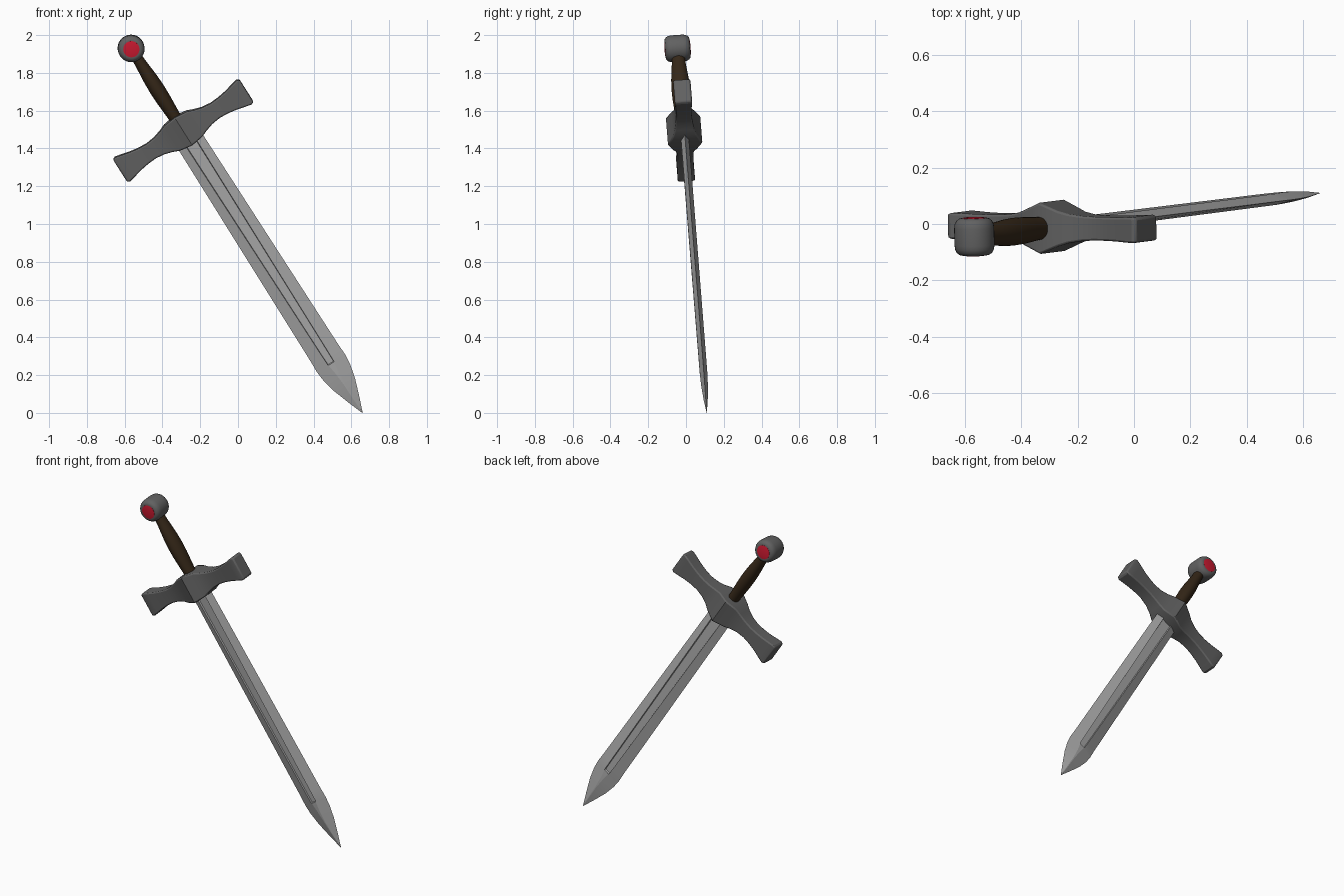
import bpy, bmesh, math
from mathutils import Matrix, Vector

if "Cube" in bpy.data.objects:
    bpy.data.objects.remove(bpy.data.objects["Cube"])

# sword frame: local z runs up towards the pommel, local x along the guard
Z = Vector((-0.5346, -0.0675, 0.842)).normalized()
X = Vector((0.844, -0.02, 0.536))
X = (X - Z * X.dot(Z)).normalized()
Y = Z.cross(X)
FRAME = Matrix.Translation((-0.29, -0.01, 1.495)) @ Matrix((X, Y, Z)).transposed().to_4x4()


def material(name, rgb):
    m = bpy.data.materials.new(name)
    m.diffuse_color = (*rgb, 1)
    m.use_nodes = True
    m.node_tree.nodes["Principled BSDF"].inputs["Base Color"].default_value = m.diffuse_color
    return m


STEEL = material("blade_steel", (0.4, 0.4, 0.4))
IRON = material("dark_iron", (0.12, 0.12, 0.12))
LEATHER = material("brown_leather", (0.035, 0.02, 0.009))
RED = material("red_gem", (0.6, 0.01, 0.03))


def loft(name, rings, mat, bevel=0, angle=30, limit=50):
    """Skin a list of equal-length rings, cap both ends, place in the sword frame."""
    bm = bmesh.new()
    loops = [[bm.verts.new(p) for p in ring] for ring in rings]
    for a, b in zip(loops, loops[1:]):
        n = len(a)
        for i in range(n):
            j = (i + 1) % n
            bm.faces.new((a[i], a[j], b[j], b[i]))
    bm.faces.new(loops[0])
    bm.faces.new(loops[-1])
    bmesh.ops.recalc_face_normals(bm, faces=bm.faces)
    me = bpy.data.meshes.new(name)
    bm.to_mesh(me)
    bm.free()
    me.materials.append(mat)
    ob = bpy.data.objects.new(name, me)
    bpy.context.collection.objects.link(ob)
    ob.matrix_world = FRAME
    if bevel:
        mod = ob.modifiers.new("bevel", "BEVEL")
        mod.width, mod.segments = bevel, 2
        mod.limit_method, mod.angle_limit = "ANGLE", math.radians(limit)
    bpy.ops.object.select_all(action="DESELECT")
    ob.select_set(True)
    bpy.context.view_layer.objects.active = ob
    bpy.ops.object.shade_smooth_by_angle(angle=math.radians(angle))
    return ob


def circle(n=32):
    return [(math.cos(2 * math.pi * i / n), math.sin(2 * math.pi * i / n)) for i in range(n)]


# blade: bevelled faces with a sunken fuller, then a ridged leaf-shaped point
# (z, half width, fuller half width, face height, fuller floor height)
stations = [(-0.05, 0.076, 0.030, 0.021, 0.012),
            (-1.40, 0.086, 0.018, 0.020, 0.011),
            (-1.46, 0.088, 0.017, 0.020, 0.011),
            (-1.464, 0.088, 0.015, 0.020, 0.020),
            (-1.52, 0.083, 0.008, 0.020, 0.020),
            (-1.595, 0.066, 0.003, 0.018, 0.018),
            (-1.69, 0.033, 0.002, 0.011, 0.011),
            (-1.775, 0.001, 0.0003, 0.0005, 0.0005)]
rings = []
for z, w, g, t, d in stations:
    half = [(w, 0), (g * 1.12, t), (g, d), (-g, d), (-g * 1.12, t)]
    rings.append([(x, y, z) for x, y in half] + [(-x, -y, z) for x, y in half])
loft("blade", rings, STEEL, angle=15)

# guard: flared arms, thickest at the central ridge
arm = [(0.07, 0.078, 0.063), (0.105, 0.064, 0.052), (0.15, 0.051, 0.045),
       (0.20, 0.045, 0.042), (0.25, 0.048, 0.042), (0.30, 0.056, 0.043),
       (0.345, 0.067, 0.045), (0.38, 0.075, 0.046), (0.396, 0.069, 0.042)]
guard = [(-x, h, t) for x, h, t in reversed(arm)] + [(0, 0.087, 0.091)] + arm
loft("guard", [[(x, -t, -h), (x, t, -h), (x, t, h), (x, -t, h)] for x, h, t in guard],
     IRON, bevel=0.007)

# grip: oval handle with a swollen middle
grip = [(0.05, 0.033), (0.10, 0.034), (0.15, 0.037), (0.20, 0.040), (0.26, 0.041),
        (0.32, 0.039), (0.38, 0.034), (0.43, 0.030), (0.48, 0.029)]
loft("grip", [[(c * r, s * r * 1.2, z) for c, s in circle(24)] for z, r in grip], LEATHER)

# pommel: thick rounded disc facing front and back
PZ = 0.516


def disc(profile):
    return [[(c * r, y, PZ + s * r) for c, s in circle()] for y, r in profile]


edge = [(0.066, 0.046), (0.064, 0.054), (0.057, 0.063), (0.045, 0.069), (0.03, 0.071)]
loft("pommel", disc([(-y, r) for y, r in edge] + edge[::-1]), IRON, angle=40)

# gems: shallow red domes on both faces of the pommel
for side, label in ((-1, "front"), (1, "back")):
    dome = [(0.060, 0.043), (0.0665, 0.043), (0.068, 0.034), (0.069, 0.018), (0.0695, 0.002)]
    loft("gem_" + label, disc([(side * y, r) for y, r in dome]), RED, angle=40)
